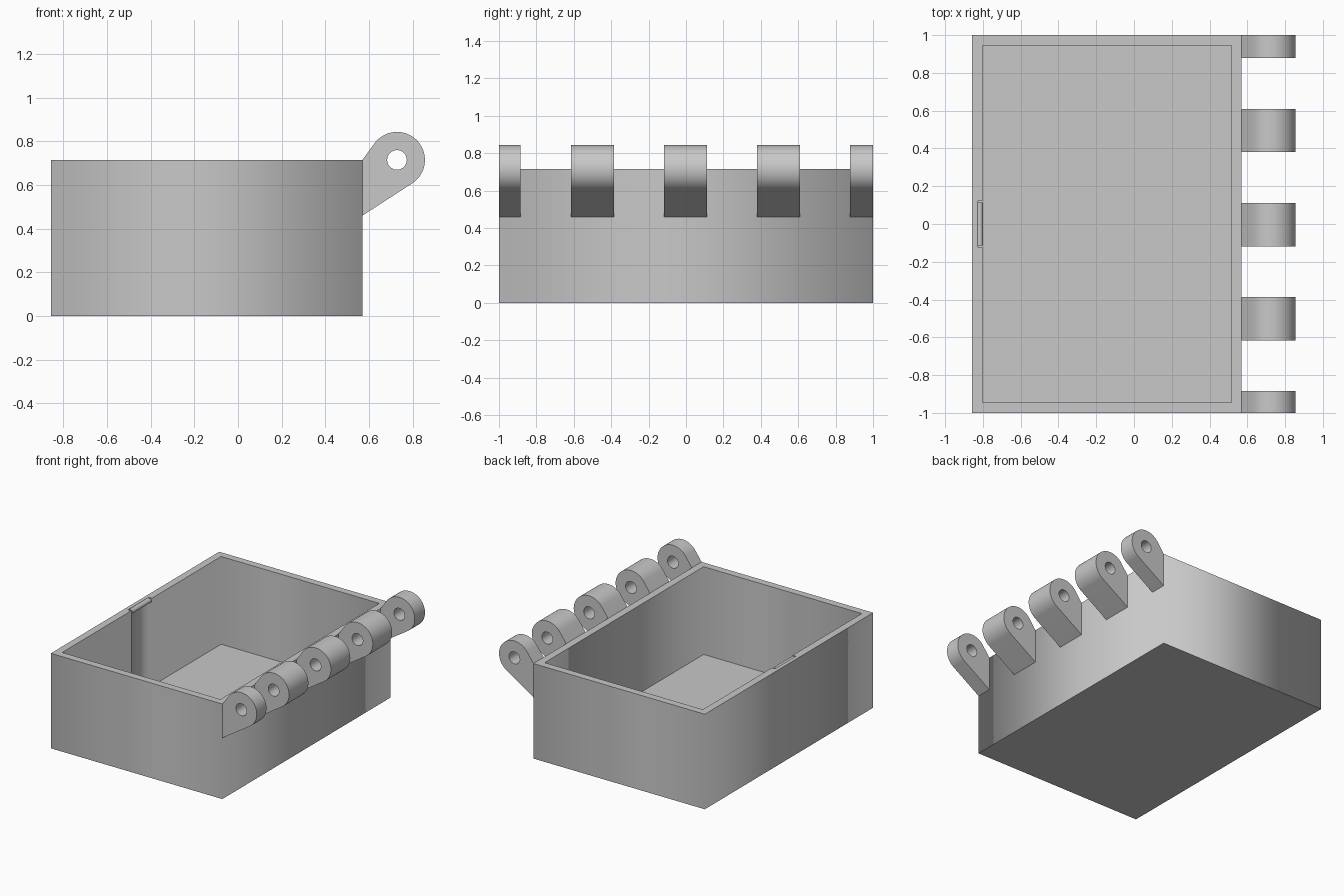
import bpy, bmesh, math
from mathutils import Matrix, Vector

if "Cube" in bpy.data.objects:
    bpy.data.objects.remove(bpy.data.objects["Cube"], do_unlink=True)

GREY = (0.58, 0.58, 0.58, 1.0)
mat = bpy.data.materials.new("plain grey")
mat.use_nodes = True
mat.diffuse_color = GREY
mat.node_tree.nodes["Principled BSDF"].inputs["Base Color"].default_value = GREY

# Overall sizes
X0, X1, HALF_Y, TOP = -0.857, 0.57, 1.0, 0.715
WALL, FLOOR = 0.055, 0.055
IN0, IN1, IN_Y = X0 + WALL, X1 - WALL, HALF_Y - WALL


def extrude(name, loops, start, end, along_y=False):
    """Solid from closed outlines (later ones are holes), along z or along y."""
    curve = bpy.data.curves.new(name, "CURVE")
    curve.dimensions, curve.fill_mode = "2D", "BOTH"
    curve.extrude = (end - start) / 2
    for loop in loops:
        spline = curve.splines.new("POLY")
        spline.points.add(len(loop) - 1)
        for point, (u, v) in zip(spline.points, loop):
            point.co = (u, v, 0, 1)
        spline.use_cyclic_u = True
    temp = bpy.data.objects.new(name, curve)
    bpy.context.collection.objects.link(temp)
    bpy.context.view_layer.update()
    mesh = bpy.data.meshes.new_from_object(temp)
    bpy.data.objects.remove(temp, do_unlink=True)

    middle = (start + end) / 2
    place = Matrix.Translation((0, middle, 0) if along_y else (0, 0, middle))
    if along_y:
        place = place @ Matrix.Rotation(math.pi / 2, 4, "X")
    bm = bmesh.new()
    bm.from_mesh(mesh)
    bmesh.ops.remove_doubles(bm, verts=bm.verts, dist=0.0001)
    bmesh.ops.transform(bm, matrix=place, verts=bm.verts)
    bmesh.ops.recalc_face_normals(bm, faces=bm.faces)
    bmesh.ops.dissolve_limit(bm, angle_limit=0.001, verts=bm.verts, edges=bm.edges)
    bm.to_mesh(mesh)
    bm.free()
    mesh.materials.clear()
    mesh.materials.append(mat)
    obj = bpy.data.objects.new(name, mesh)
    bpy.context.collection.objects.link(obj)
    return obj


def smooth(obj):
    bpy.ops.object.select_all(action="DESELECT")
    obj.select_set(True)
    bpy.context.view_layer.objects.active = obj
    bpy.ops.object.shade_smooth_by_angle(angle=math.radians(30))


def arc(center, radius, a0, a1, steps):
    return [(center[0] + radius * math.cos(a0 + (a1 - a0) * i / steps),
             center[1] + radius * math.sin(a0 + (a1 - a0) * i / steps))
            for i in range(steps + 1)]


# Open tray: solid block minus a cavity that has a shallow latch groove
GROOVE_X, GROOVE_Y = IN0 - 0.027, 0.123
tray = extrude("tray", [[(X0, -HALF_Y), (X1, -HALF_Y), (X1, HALF_Y), (X0, HALF_Y)]], 0, TOP)
cavity = extrude("cavity_cutter", [[
    (IN0, -IN_Y), (IN1, -IN_Y), (IN1, IN_Y), (IN0, IN_Y),
    (IN0, GROOVE_Y), (GROOVE_X, GROOVE_Y), (GROOVE_X, -GROOVE_Y), (IN0, -GROOVE_Y),
]], FLOOR, TOP + 0.2)
cavity.hide_render = True
cut = tray.modifiers.new("hollow", "BOOLEAN")
cut.operation, cut.solver, cut.object = "DIFFERENCE", "EXACT", cavity
bpy.context.view_layer.update()
hollow = bpy.data.meshes.new_from_object(tray.evaluated_get(bpy.context.evaluated_depsgraph_get()))
tray.modifiers.clear()
tray.data = hollow
bpy.data.objects.remove(cavity, do_unlink=True)

# Latch lip at the top of the groove
extrude("latch_lip", [[
    (GROOVE_X, TOP), (IN0 - 0.006, TOP), (IN0 + 0.002, TOP - 0.012),
    (IN0 + 0.002, TOP - 0.024), (GROOVE_X, TOP - 0.045),
]], -0.113, 0.113, along_y=True)

# Hinge knuckles: tangent-sided eyes with a pin hole
EYE, R, PIN_R = Vector((0.728, 0.715)), 0.128, 0.045
upper, lower = Vector((X1, TOP)), Vector((X1, 0.46))


def tangent_angle(point, side):
    d = point - EYE
    return math.atan2(d.y, d.x) + side * math.acos(R / d.length)


a_low = tangent_angle(lower, 1)
a_high = tangent_angle(upper, -1) % (2 * math.pi)
a_low = a_low if a_low < a_high else a_low - 2 * math.pi
outline = [tuple(upper), tuple(lower)] + arc(EYE, R, a_low, a_high, 40)
hole = arc(EYE, PIN_R, 0, 2 * math.pi, 32)[:-1]

PITCH, HALF_W = 0.498, 0.115
for i in range(5):
    y = (i - 2) * PITCH - 0.003
    knuckle = extrude("hinge_knuckle_%d" % (i + 1), [outline, hole],
                      max(y - HALF_W, -HALF_Y), min(y + HALF_W, HALF_Y), along_y=True)
    smooth(knuckle)
